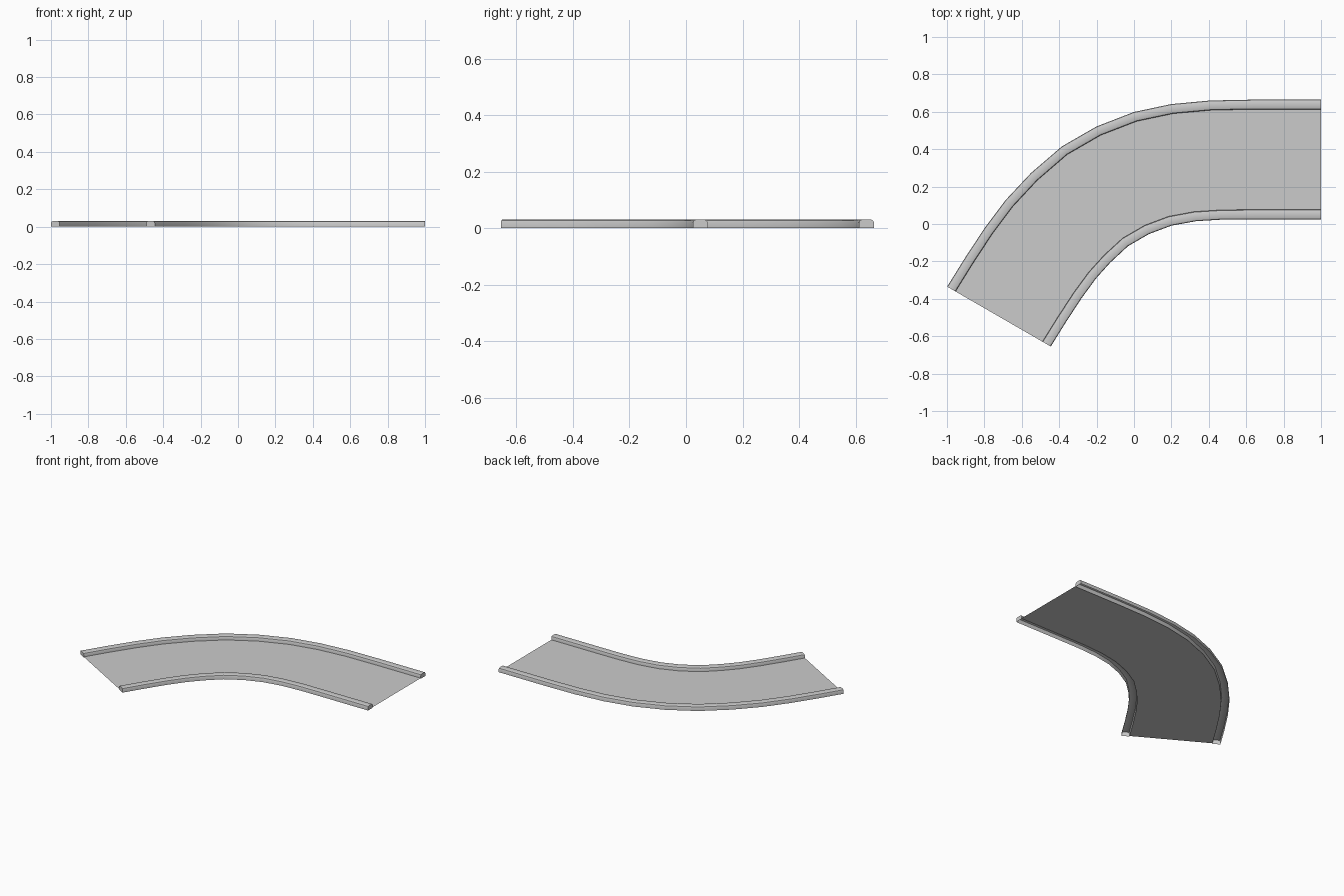
import bpy
import bmesh
from math import radians, sin, cos

cube = bpy.data.objects.get("Cube")
if cube:
    bpy.data.objects.remove(cube, do_unlink=True)

grey = bpy.data.materials.new("light_grey")
grey.use_nodes = True
GREY = (0.6, 0.6, 0.6, 1)
grey.diffuse_color = GREY
grey.node_tree.nodes["Principled BSDF"].inputs["Base Color"].default_value = GREY

# Centre line of the bend: x, y, turn of the cross-section in degrees
PATH = [(1, .345, 0), (.82, .345, 0), (.64, .345, 0), (.44, .342, 6),
        (.265, .328, 12), (.1, .295, 18.5), (-.06, .234, 26), (-.209, .148, 33.5),
        (-.339, .033, 41.5), (-.445, -.082, 49), (-.54, -.21, 54),
        (-.635, -.355, 58), (-.722, -.495, 60)]
HALF = 0.32
RAIL = 0.052
HEIGHT = 0.03
BED = 0.004


def sweep(name, profile, capped):
    """Carry an open profile of (offset, height) points along the bend."""
    bm = bmesh.new()
    rings = []
    for x, y, turn in PATH:
        a = radians(turn)
        rings.append([bm.verts.new((x - sin(a) * u, y + cos(a) * u, z))
                      for u, z in profile])
    for r, s in zip(rings, rings[1:]):
        for i in range(len(profile) - 1):
            bm.faces.new((r[i], r[i + 1], s[i + 1], s[i]))
    if capped:
        bm.faces.new(rings[0][::-1])
        bm.faces.new(rings[-1])
    mesh = bpy.data.meshes.new(name)
    bm.to_mesh(mesh)
    bm.free()
    mesh.materials.append(grey)
    obj = bpy.data.objects.new(name, mesh)
    bpy.context.collection.objects.link(obj)
    bpy.ops.object.select_all(action='DESELECT')
    obj.select_set(True)
    bpy.context.view_layer.objects.active = obj
    bpy.ops.object.shade_smooth_by_angle(angle=radians(35))


# Flat bed between the rails
inner = HALF - RAIL
sweep("bed", [(-inner, BED), (inner, BED)], False)

# Hollow rails with softened top edges, open underneath
bevel = 0.01
section = [(0, 0), (0, HEIGHT - bevel), (bevel * .3, HEIGHT - bevel * .3),
           (bevel, HEIGHT), (RAIL - bevel, HEIGHT),
           (RAIL - bevel * .3, HEIGHT - bevel * .3), (RAIL, HEIGHT - bevel), (RAIL, 0)]
for name, start in (("outer_rail", inner), ("inner_rail", -HALF)):
    sweep(name, [(start + u, z) for u, z in section], True)
